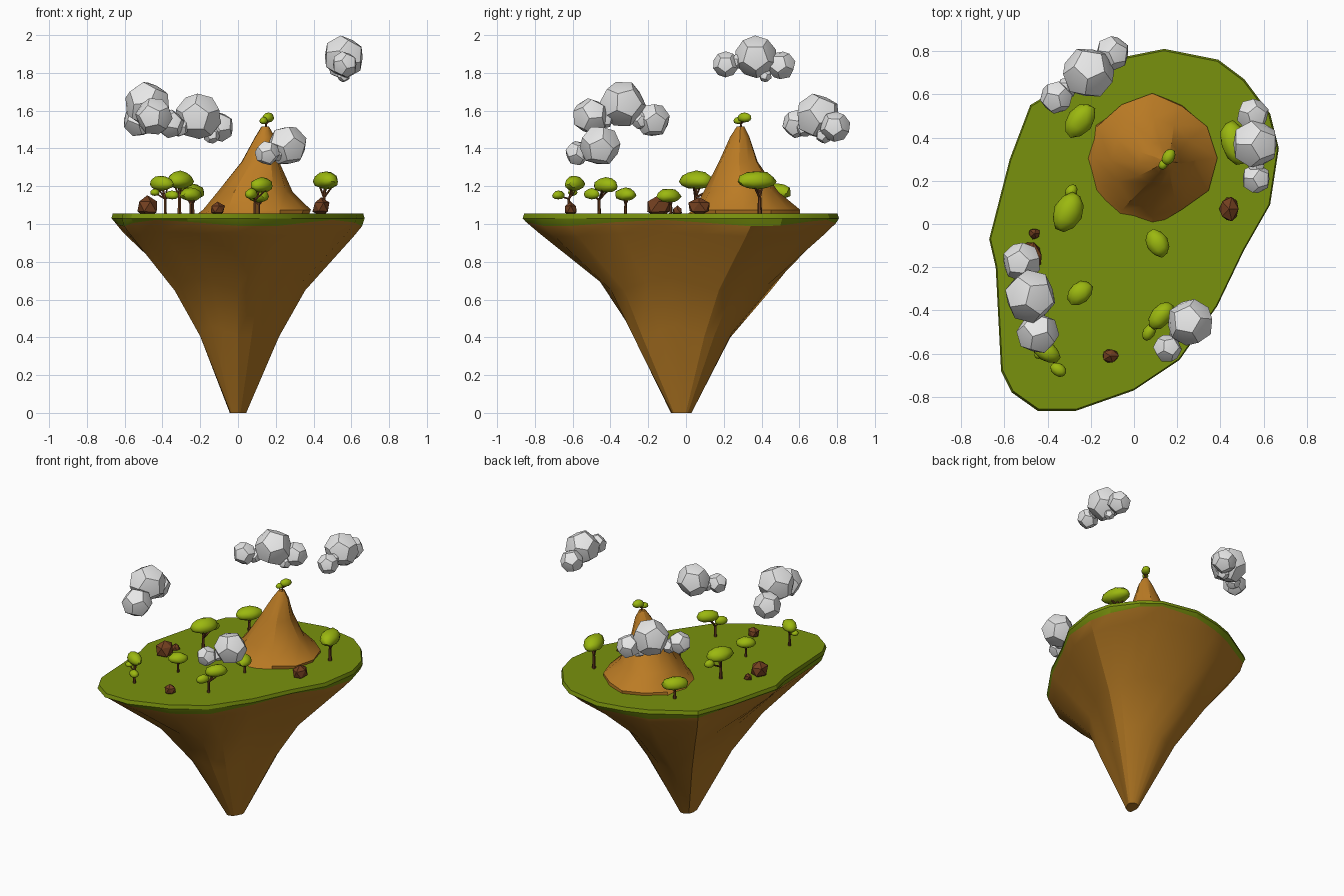
import bpy, bmesh, math, random
from mathutils import Vector, Matrix, Euler

if "Cube" in bpy.data.objects:
    bpy.data.objects.remove(bpy.data.objects["Cube"])

random.seed(4)
GROUND = 1.055


def material(name, rgb):
    m = bpy.data.materials.new(name)
    m.diffuse_color = (*rgb, 1)
    m.use_nodes = True
    m.node_tree.nodes["Principled BSDF"].inputs["Base Color"].default_value = m.diffuse_color
    return m


GRASS = material("grass green", (0.19, 0.285, 0.004))
SOIL = material("soil brown", (0.43, 0.18, 0.016))
MOUNTAIN = material("mountain ochre", (0.50, 0.20, 0.018))
LEAF = material("leaf green", (0.33, 0.48, 0.005))
BARK = material("bark brown", (0.15, 0.05, 0.015))
ROCK = material("rock brown", (0.17, 0.05, 0.014))
CLOUD = material("cloud white", (0.8, 0.8, 0.8))


def finish(bm, name, mats, smooth=None):
    bmesh.ops.recalc_face_normals(bm, faces=bm.faces[:])
    me = bpy.data.meshes.new(name)
    bm.to_mesh(me)
    bm.free()
    ob = bpy.data.objects.new(name, me)
    bpy.context.collection.objects.link(ob)
    for m in mats:
        me.materials.append(m)
    if smooth:
        bpy.ops.object.select_all(action='DESELECT')
        ob.select_set(True)
        bpy.context.view_layer.objects.active = ob
        bpy.ops.object.shade_smooth_by_angle(angle=math.radians(smooth))
    return ob


def loft(bm, rings):
    """Skin a stack of equal rings and cap both ends."""
    rows = [[bm.verts.new(p) for p in r] for r in rings]
    n = len(rows[0])
    for a, b in zip(rows, rows[1:]):
        for i in range(n):
            j = (i + 1) % n
            bm.faces.new((a[i], a[j], b[j], b[i]))
    bm.faces.new(rows[0])
    bm.faces.new(rows[-1])


# Floating island: rim outline scaled down to a blunt tip, swollen at the back left
outline = [(.14, .81), (.39, .76), (.51, .67), (.63, .51), (.67, .35), (.63, .09),
           (.51, -.12), (.385, -.38), (.21, -.63), (0, -.77), (-.27, -.865),
           (-.445, -.865), (-.565, -.78), (-.615, -.68), (-.64, -.2), (-.67, -.07),
           (-.575, .3), (-.48, .55), (-.2, .72), (-.06, .77)]
# z, scale, radial jitter, vertical wobble, back-left swelling
levels = [(GROUND, .99, 0, 0, 0), (1.03, 1, 0, 0, 0), (1.004, .98, 0, .018, 0),
          (.945, .9, .015, .014, .05), (.68, .525, .06, .035, .28),
          (.43, .325, .05, .03, .15), (0, .065, 0, 0, 0)]
rings = []
for z, s, jit, wob, swell in levels:
    ring = []
    for i, (x, y) in enumerate(outline):
        if i % 2 == 0:
            j = random.uniform(-jit, jit)
        side = max(0, math.cos(math.atan2(y, x) - math.radians(130)))
        k = s * (1 + j) * (1 + swell * side ** 4)
        ring.append((x * k, y * k - .025 * (1 - s), z + wob * math.sin(i * 1.3)))
    rings.append(ring)
bm = bmesh.new()
loft(bm, rings)
for f in bm.faces:
    f.material_index = 0 if f.calc_center_median().z > 1.0 else 1
finish(bm, "floating_island", [GRASS, SOIL], 24)

# Mountain: (z, radius, centre x, centre y)
rings = []
for z, r, cx, cy in [(1.04, .298, .085, .305), (1.075, .28, .085, .305), (1.17, .205, .09, .295),
                     (1.33, .105, .12, .28), (1.46, .052, .14, .285), (1.515, .02, .145, .288)]:
    ring = []
    for i in range(12):
        a = math.tau * i / 12
        k = r * random.uniform(.92, 1.08)
        ring.append((cx + k * math.cos(a), cy + k * math.sin(a), z))
    rings.append(ring)
bm = bmesh.new()
loft(bm, rings)
finish(bm, "mountain", [MOUNTAIN], 28)


def limb(bm, a, b, r1, r2):
    a, b = Vector(a), Vector(b)
    d = b - a
    q = d.to_track_quat('Z', 'Y').to_matrix().to_4x4()
    bmesh.ops.create_cone(bm, cap_ends=True, segments=6, radius1=r1, radius2=r2,
                          depth=d.length, matrix=Matrix.Translation((a + b) / 2) @ q)


def canopy(bm, c, length, width, height, turn):
    """Domed, flat-bottomed umbrella of leaves."""
    vs = bmesh.ops.create_icosphere(bm, subdivisions=2, radius=1)['verts']
    rot = Matrix.Rotation(math.radians(turn), 3, 'Z')
    for v in vs:
        p = v.co * random.uniform(.95, 1.06)
        z = p.z * height * (.62 if p.z > 0 else .45)
        v.co = Vector(c) + rot @ Vector((p.x * length / 2, p.y * width / 2, z))


# Trees: foot (x, y, z), then canopies (x, y, z, length, width, height, turn)
trees = [((-.24, .47, GROUND), [(-.25, .48, 1.165, .18, .12, .08, 50)]),
         ((.455, .39, GROUND), [(.465, .375, 1.225, .21, .125, .09, 105)]),
         ((-.31, .05, GROUND), [(-.305, .055, 1.225, .19, .13, .09, 65), (-.29, .15, 1.19, .07, .055, .05, 70)]),
         ((.11, -.08, GROUND), [(.11, -.09, 1.145, .135, .1, .07, 120)]),
         ((-.25, -.32, GROUND), [(-.25, -.32, 1.152, .13, .1, .065, 40)]),
         ((.09, -.46, GROUND), [(.125, -.425, 1.2, .15, .09, .075, 50), (.07, -.5, 1.155, .09, .055, .055, 60)]),
         ((-.385, -.62, GROUND), [(-.405, -.59, 1.21, .14, .09, .075, -35), (-.35, -.675, 1.15, .08, .06, .045, -35),
                                  (-.44, -.6, 1.165, .05, .05, .035, 0)]),
         ((.148, .29, 1.5), [(.16, .31, 1.56, .08, .055, .05, 60), (.135, .275, 1.545, .05, .04, .035, 60)])]
for n, (foot, tops) in enumerate(trees, 1):
    foot = Vector(foot)
    main = Vector(tops[0][:3])
    size = tops[0][3]
    fork = foot.lerp(main, .5)
    fork.xy = foot.xy
    r = .04 * size + .003
    bm = bmesh.new()
    limb(bm, foot - Vector((0, 0, .01)), fork, r * 1.1, r * .8)
    limb(bm, fork, main, r * .8, r * .6)
    limb(bm, fork, main + Vector((size * .22, -size * .1, -.01)), r * .6, r * .4)
    limb(bm, fork, main + Vector((-size * .18, size * .15, -.01)), r * .6, r * .4)
    for t in tops[1:]:
        limb(bm, fork, t[:3], r * .6, r * .4)
    finish(bm, f"tree_trunk_{n}", [BARK], 40)
    bm = bmesh.new()
    for t in tops:
        canopy(bm, t[:3], *t[3:])
    finish(bm, f"tree_leaves_{n}", [LEAF], 40)

# Rocks: centre and full size
rocks = [(.44, .07, 1.09, .09, .13, .1), (-.11, -.61, 1.078, .08, .07, .075),
         (-.48, -.145, 1.093, .12, .14, .12), (-.46, -.045, 1.07, .055, .055, .05)]
for n, (x, y, z, sx, sy, sz) in enumerate(rocks, 1):
    bm = bmesh.new()
    bmesh.ops.create_icosphere(bm, subdivisions=1, radius=1)
    for v in bm.verts:
        p = v.co * random.uniform(.9, 1.15)
        v.co = (x + p.x * sx / 2, y + p.y * sy / 2, z + p.z * sz / 2)
    finish(bm, f"rock_{n}", [ROCK], 30)

# Clouds: each puff is a dodecahedron with swollen faces (x, y, z, radius)
PHI = (1 + 5 ** .5) / 2
corners = [(a, b, c) for a in (-1, 1) for b in (-1, 1) for c in (-1, 1)]
for a in (-1 / PHI, 1 / PHI):
    for b in (-PHI, PHI):
        corners += [(0, a, b), (a, b, 0), (b, 0, a)]
corners = [Vector(c).normalized() for c in corners]
for a in (-1, 1):
    for b in (-PHI, PHI):
        corners += [Vector(c).normalized() * .88 for c in ((0, b, a), (b, a, 0), (a, 0, b))]


def puff(bm, x, y, z, r):
    rot = Euler([random.uniform(0, 6) for _ in range(3)]).to_matrix()
    vs = [bm.verts.new(Vector((x, y, z)) + rot @ c * r) for c in corners]
    bmesh.ops.convex_hull(bm, input=vs)


clouds = [[(-.52, -.175, 1.55, .092), (-.48, -.335, 1.635, .124), (-.445, -.505, 1.57, .1),
           (-.49, -.24, 1.55, .05), (-.45, -.43, 1.55, .045)],
          [(.26, -.455, 1.415, .11), (.155, -.575, 1.375, .067), (.2, -.51, 1.37, .04)],
          [(-.21, .7, 1.57, .124), (-.1, .79, 1.515, .082), (-.36, .585, 1.53, .077),
           (-.31, .63, 1.51, .05), (-.14, .73, 1.47, .045)],
          [(.56, .37, 1.885, .114), (.55, .505, 1.84, .077), (.565, .21, 1.845, .07),
           (.565, .27, 1.86, .04), (.56, .42, 1.785, .035)]]
for n, puffs in enumerate(clouds, 1):
    bm = bmesh.new()
    for p in puffs:
        puff(bm, *p)
    finish(bm, f"cloud_{n}", [CLOUD], 30)
